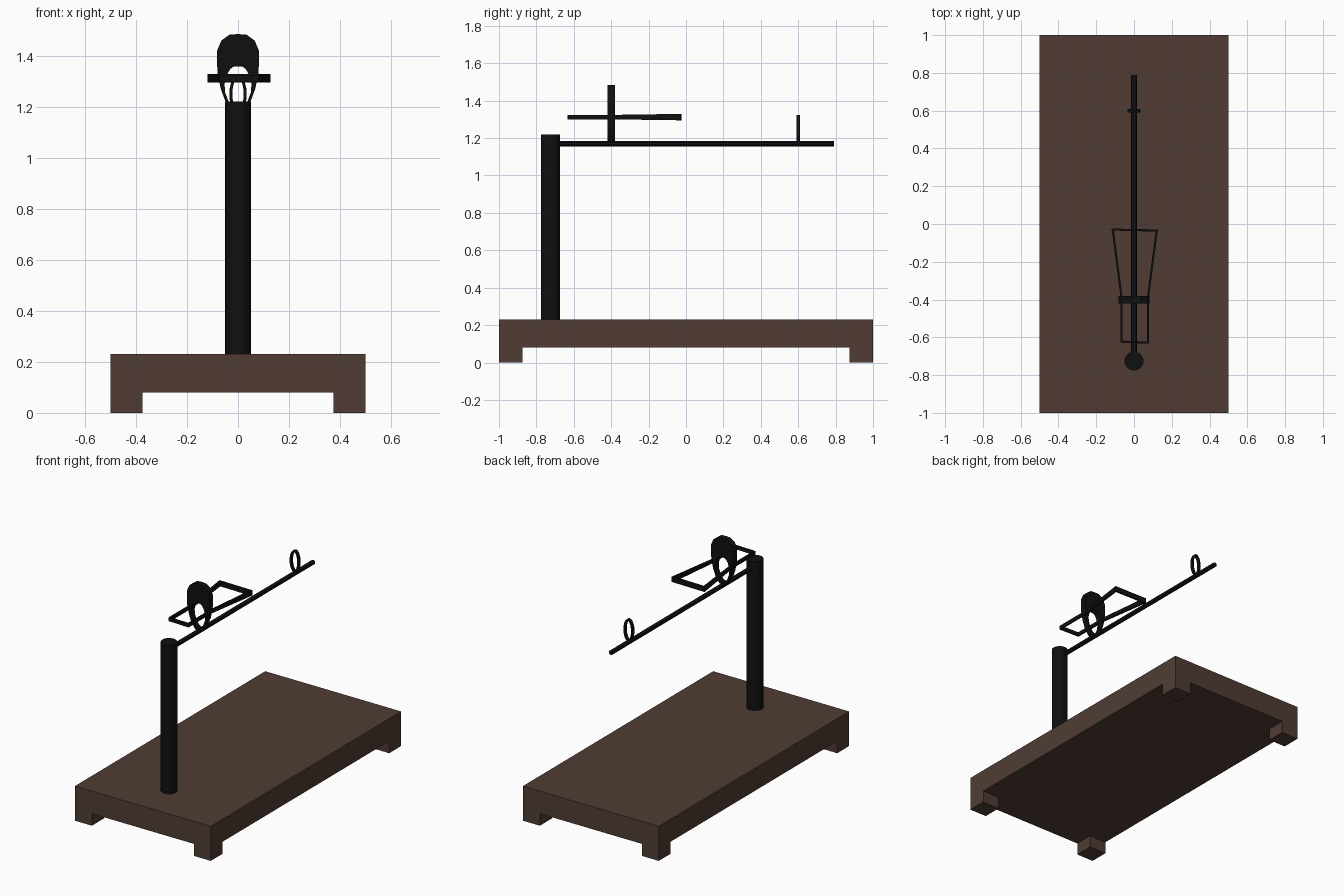
import bpy, bmesh, math
from mathutils import Matrix, Vector

if "Cube" in bpy.data.objects:
    bpy.data.objects.remove(bpy.data.objects["Cube"])


def material(name, rgb):
    m = bpy.data.materials.new(name)
    m.diffuse_color = (*rgb, 1)
    m.use_nodes = True
    m.node_tree.nodes["Principled BSDF"].inputs["Base Color"].default_value = m.diffuse_color
    return m


WOOD = material("dark_wood", (0.08, 0.046, 0.034))
BLACK = material("black_metal", (0.005, 0.005, 0.005))


def finish(name, bm, mat):
    bmesh.ops.recalc_face_normals(bm, faces=bm.faces)
    me = bpy.data.meshes.new(name)
    bm.to_mesh(me)
    bm.free()
    me.materials.append(mat)
    ob = bpy.data.objects.new(name, me)
    bpy.context.collection.objects.link(ob)
    return ob


def box(name, lo, hi, mat):
    lo, hi = Vector(lo), Vector(hi)
    bm = bmesh.new()
    bmesh.ops.create_cube(bm, size=1, matrix=Matrix.Translation((lo + hi) / 2) @ Matrix.Diagonal((*(hi - lo), 1)))
    return finish(name, bm, mat)


def rod(name, centre, radius, length, sides, rot=Matrix.Identity(4)):
    bm = bmesh.new()
    bmesh.ops.create_cone(bm, cap_ends=True, segments=sides, radius1=radius, radius2=radius,
                          depth=length, matrix=Matrix.Translation(centre) @ rot)
    ob = finish(name, bm, BLACK)
    bpy.context.view_layer.objects.active = ob
    ob.select_set(True)
    bpy.ops.object.shade_smooth_by_angle(angle=math.radians(30))
    ob.select_set(False)
    return ob


def band(name, loops):
    """Closed band: four matching point loops joined all round."""
    bm = bmesh.new()
    rings = [[bm.verts.new(p) for p in loop] for loop in loops]
    n = len(rings[0])
    for r in range(4):
        a, b = rings[r], rings[(r + 1) % 4]
        for i in range(n):
            j = (i + 1) % n
            bm.faces.new((a[i], a[j], b[j], b[i]))
    return finish(name, bm, BLACK)


def upright_loop(name, outer, inner, y, depth):
    """Right-half profiles from top to bottom, mirrored and given depth along y."""
    full = lambda h: h + [(-x, z) for x, z in h[-2:0:-1]]
    at = lambda pts, yy: [(x, yy, z) for x, z in pts]
    o, i = full(outer), full(inner)
    f, b = y - depth / 2, y + depth / 2
    return band(name, [at(o, f), at(o, b), at(i, b), at(i, f)])


# Plinth with four corner feet
box("plinth", (-0.5, -1, 0.08), (0.5, 1, 0.23), WOOD)
for sx in (-1, 1):
    for sy in (-1, 1):
        xs, ys = sorted((sx * 0.375, sx * 0.5)), sorted((sy * 0.875, sy))
        box("foot", (xs[0], ys[0], 0), (xs[1], ys[1], 0.08), WOOD)

# Post and horizontal arm
rod("post", (0, -0.725, 0.725), 0.05, 0.99, 32)
rod("arm", (0, 0.045, 1.17), 0.015, 1.49, 12, Matrix.Rotation(math.pi / 2, 4, 'X'))

# Thick-topped upright loop
upright_loop("rear_plate_loop",
             [(0, 1.485), (.033, 1.483), (.065, 1.46), (.082, 1.42), (.083, 1.38), (.079, 1.32),
              (.066, 1.265), (.047, 1.215), (.022, 1.182), (0, 1.175)],
             [(0, 1.358), (.018, 1.357), (.03, 1.348), (.041, 1.33), (.048, 1.31), (.053, 1.29),
              (.05, 1.255), (.036, 1.218), (.016, 1.193), (0, 1.187)], -0.4, 0.04)

# Small oval loop near the arm tip
oval = lambda rx, rz: [(rx * math.sin(math.pi * k / 10), 1.25 + rz * math.cos(math.pi * k / 10))
                       for k in range(11)]
upright_loop("tip_loop", oval(.034, .074), oval(.022, .062), 0.6, 0.02)

# Flat flared frame passing through the thick loop: x, y, half height
outer = [(-.072, -.628, .012), (.08, -.634, .012), (.08, -.385, .012),
         (.127, -.029, .017), (-.119, -.024, .017), (-.072, -.385, .012)]
inner = [(-.061, -.617, .012), (.069, -.623, .012), (.069, -.385, .012),
         (.114, -.04, .017), (-.106, -.035, .017), (-.061, -.385, .012)]
level = lambda pts, s: [(x, y, 1.312 + s * h) for x, y, h in pts]
band("flared_frame", [level(outer, -1), level(outer, 1), level(inner, 1), level(inner, -1)])
